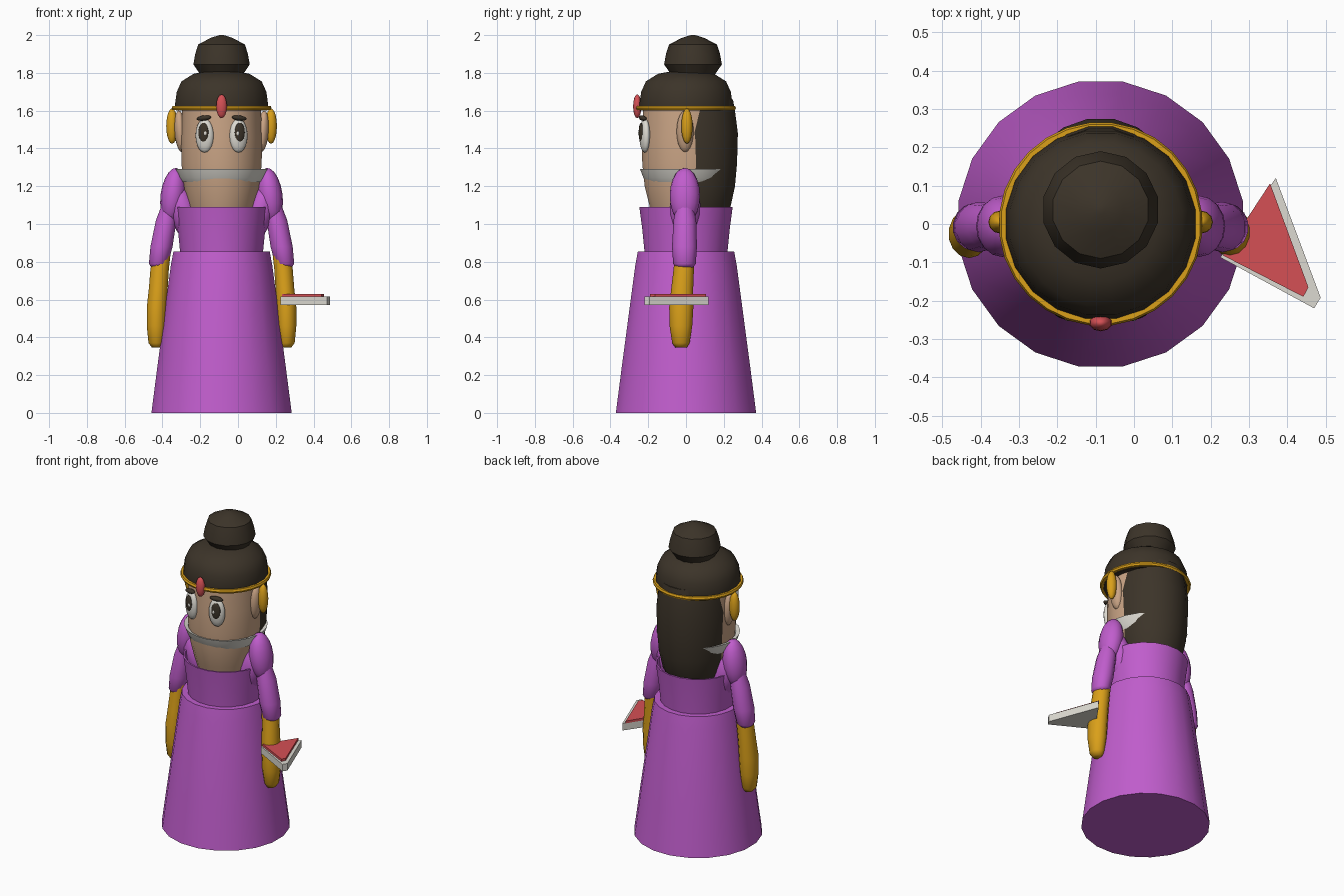
import bpy, bmesh, math
from mathutils import Matrix, Vector

cube = bpy.data.objects.get("Cube")
if cube:
    bpy.data.objects.remove(cube, do_unlink=True)

CX = -0.087  # the figure's own centre line


def material(name, r, g, b):
    m = bpy.data.materials.new(name)
    m.use_nodes = True
    m.diffuse_color = (r, g, b, 1)
    bsdf = next(n for n in m.node_tree.nodes if n.type == 'BSDF_PRINCIPLED')
    bsdf.inputs["Base Color"].default_value = (r, g, b, 1)
    return m


purple = material("purple cloth", .53, .11, .61)
gold = material("gold", .70, .35, .01)
skin = material("skin", .60, .38, .24)
brown = material("dark brown hair", .045, .034, .022)
white = material("off white", .72, .70, .64)
red = material("red", .66, .08, .09)


def finish(name, bm, mat, smooth=40):
    bmesh.ops.recalc_face_normals(bm, faces=bm.faces)
    mesh = bpy.data.meshes.new(name)
    bm.to_mesh(mesh)
    bm.free()
    mesh.materials.append(mat)
    obj = bpy.data.objects.new(name, mesh)
    bpy.context.collection.objects.link(obj)
    if smooth:
        bpy.ops.object.select_all(action='DESELECT')
        obj.select_set(True)
        bpy.context.view_layer.objects.active = obj
        bpy.ops.object.shade_smooth_by_angle(angle=math.radians(smooth))
    return obj


def loft(name, rings, mat, n=20, caps=True, smooth=40):
    """Skin elliptical rings (x from centre line, y, z, rx, ry)."""
    bm = bmesh.new()
    loops = []
    for x, y, z, rx, ry in rings:
        angles = [2 * math.pi * (i + .5) / n for i in range(n)]
        loops.append([bm.verts.new((CX + x + rx * math.cos(a), y + ry * math.sin(a), z)) for a in angles])
    for low, high in zip(loops, loops[1:]):
        for i in range(n):
            j = (i + 1) % n
            bm.faces.new((low[i], low[j], high[j], high[i]))
    if caps:
        bm.faces.new(loops[0])
        bm.faces.new(loops[-1])
    return finish(name, bm, mat, smooth)


def lathe(name, profile, mat, y=0, depth=1, **options):
    return loft(name, [(0, y, z, r, r * depth) for r, z in profile], mat, **options)


def ball(name, loc, radii, mat, tilt=0, turn=0, seg=16, rows=10):
    """Ellipsoid, tilted about y and turned about z."""
    bm = bmesh.new()
    bmesh.ops.create_uvsphere(bm, u_segments=seg, v_segments=rows, radius=1)
    place = (Matrix.Translation(Vector(loc) + Vector((CX, 0, 0))) @ Matrix.Rotation(turn, 4, 'Z')
             @ Matrix.Rotation(tilt, 4, 'Y') @ Matrix.Diagonal((*radii, 1)))
    bm.transform(place)
    return finish(name, bm, mat, 60)


def prism(name, points, low, high, mat):
    bm = bmesh.new()
    base = bm.faces.new([bm.verts.new((x, y, low)) for x, y in points])
    top = bmesh.ops.extrude_face_region(bm, geom=[base])["geom"]
    verts = [v for v in top if isinstance(v, bmesh.types.BMVert)]
    bmesh.ops.translate(bm, verts=verts, vec=(0, 0, high - low))
    return finish(name, bm, mat, 0)


# Dress
lathe("skirt", [(.376, 0), (.342, .26), (.272, .78), (.258, .855)], purple)
lathe("bodice", [(.222, .85), (.234, .97), (.25, 1.09), (.24, 1.09), (.215, .86)], purple)

# Head, hair and bun
lathe("head", [(.13, .93), (.178, 1.09), (.203, 1.2), (.215, 1.32), (.217, 1.46), (.21, 1.63)],
      skin, depth=1.09)
lathe("long_hair", [(.15, 1.03), (.178, 1.09), (.2, 1.2), (.21, 1.32), (.214, 1.48), (.2, 1.6), (.19, 1.66)],
      brown, y=.042, depth=1.1)
lathe("hair_cap", [(.245, 1.6), (.25, 1.63), (.24, 1.7), (.215, 1.755), (.15, 1.795), (.07, 1.81)], brown)
lathe("bun", [(.115, 1.79), (.153, 1.845), (.143, 1.9), (.127, 1.95), (.06, 1.985), (.012, 2)],
      brown, y=.037, n=14)

# Headband and its gem
lathe("headband", [(.25, 1.603), (.261, 1.603), (.266, 1.614), (.261, 1.626), (.25, 1.626)], gold, n=28)
ball("headband_gem", (0, -.258, 1.623), (.03, .022, .063), red, seg=10, rows=8)

# Flared collar
lathe("collar", [(.2, 1.235), (.213, 1.222), (.228, 1.245), (.245, 1.29), (.22, 1.283), (.2, 1.235)],
      white, n=24, caps=False)

# Paired face and arm parts
for side, s in (("left", 1), ("right", -1)):
    ball(side + "_ear", (s * .218, -.005, 1.49), (.032, .045, .11), skin, tilt=s * .08)
    ball(side + "_earring", (s * .262, .005, 1.518), (.031, .03, .093), gold, seg=12)

    # Eye layers share one outward turn
    turn = s * .3
    out = Vector((math.sin(turn), -math.cos(turn), 0))
    across = Vector((math.cos(turn), math.sin(turn), 0))
    eye = Vector((s * .09, -.218, 1.468))
    ball(side + "_eye", eye, (.05, .027, .09), white, turn=turn)
    pupil = eye + out * .021 + Vector((0, 0, .016))
    ball(side + "_pupil", pupil, (.028, .01, .052), brown, turn=turn)
    ball(side + "_glint", pupil + out * .008 - across * s * .012 + Vector((0, 0, -.004)),
         (.008, .004, .012), white, turn=turn, seg=8, rows=6)
    ball(side + "_eyebrow", eye + out * .012 + Vector((0, 0, .093)), (.041, .017, .014), brown,
         tilt=s * .12, turn=turn)

    # Puffed shoulder, sleeve, and long glove
    ball(side + "_shoulder", (s * .257, -.006, 1.15), (.066, .08, .148), purple, tilt=-s * .13)
    ball(side + "_shoulder_strap", (s * .2, -.004, 1.06), (.075, .085, .16), purple, tilt=s * .3)
    loft(side + "_sleeve", [(s * .338, -.008, .77, .035, .045), (s * .334, -.008, .79, .052, .06),
                            (s * .318, -.008, .88, .06, .066), (s * .293, -.006, 1.02, .056, .06),
                            (s * .275, -.006, 1.12, .035, .04)], purple, n=14, smooth=60)
    loft(side + "_glove", [(s * .343, -.026, .345, .026, .03), (s * .346, -.027, .37, .042, .046),
                           (s * .345, -.027, .46, .052, .06), (s * .343, -.025, .56, .054, .064),
                           (s * .335, -.02, .66, .051, .058), (s * .328, -.012, .76, .05, .054),
                           (s * .315, -.008, .85, .047, .05)], gold, n=14, smooth=60)

# Wedge held in the left hand
prism("wedge_base", [(.225, -.087), (.47, -.22), (.487, -.192), (.37, .12)], .57, .615, white)
prism("wedge_topping", [(.232, -.082), (.442, -.19), (.455, -.165), (.355, .106)], .615, .63, red)
